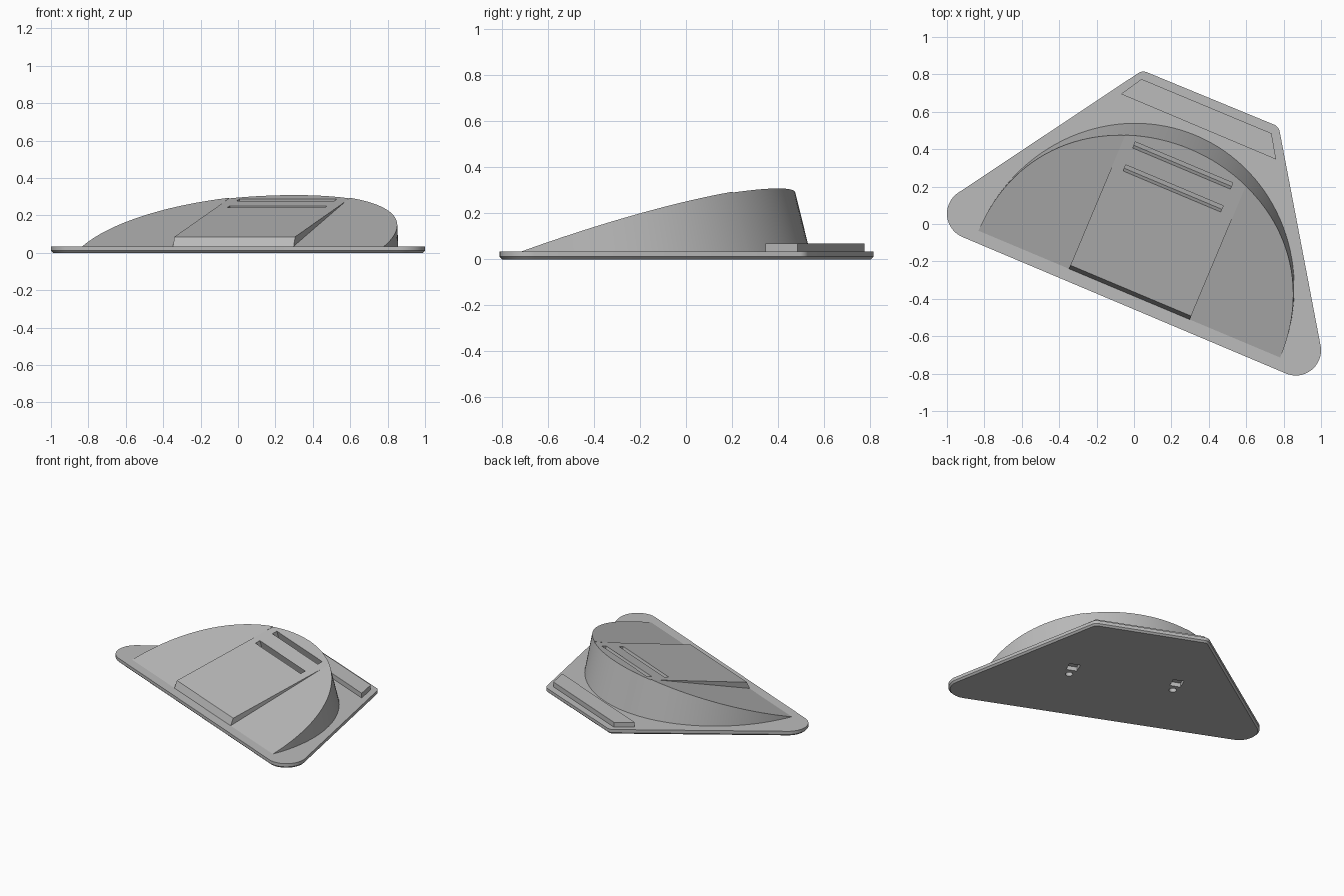
import bpy, bmesh, math
from mathutils import Vector, Matrix

if "Cube" in bpy.data.objects:
    bpy.data.objects.remove(bpy.data.objects["Cube"])

grey = bpy.data.materials.new("plain grey")
grey.use_nodes = True
grey.diffuse_color = (0.5, 0.5, 0.5, 1)
grey.node_tree.nodes["Principled BSDF"].inputs["Base Color"].default_value = (0.5, 0.5, 0.5, 1)

# Wedge frame: u runs along its front edge, v runs uphill
FRAME = Matrix.Translation((-0.025, -0.375, 0)) @ Matrix.Rotation(math.radians(-22.8), 4, 'Z')
PLATE_TOP = 0.035
HALF_PANEL = 0.35
PANEL_BASE, PANEL_SLOPE, WEDGE_SLOPE = 0.08, 0.272, 0.335


def finish(name, bm, matrix=None):
    if matrix:
        bm.transform(matrix)
    bmesh.ops.recalc_face_normals(bm, faces=bm.faces)
    mesh = bpy.data.meshes.new(name)
    bm.to_mesh(mesh)
    bm.free()
    mesh.materials.append(grey)
    obj = bpy.data.objects.new(name, mesh)
    bpy.context.collection.objects.link(obj)
    return obj


def select(obj):
    bpy.ops.object.select_all(action='DESELECT')
    obj.select_set(True)
    bpy.context.view_layer.objects.active = obj


def hull(name, points):
    bm = bmesh.new()
    for p in points:
        bm.verts.new(p)
    res = bmesh.ops.convex_hull(bm, input=bm.verts)
    loose = {g for g in res["geom_interior"] if isinstance(g, bmesh.types.BMVert)}
    bmesh.ops.delete(bm, geom=list(loose), context='VERTS')
    bmesh.ops.dissolve_limit(bm, angle_limit=0.01, verts=bm.verts, edges=bm.edges)
    return finish(name, bm)


def keep_below(bm, point, normal):
    # Slice off everything on the normal side and cap the cut
    res = bmesh.ops.bisect_plane(bm, geom=bm.verts[:] + bm.edges[:] + bm.faces[:], dist=1e-6,
                                 plane_co=point, plane_no=Vector(normal).normalized(), clear_outer=True)
    edges = [g for g in res["geom_cut"] if isinstance(g, bmesh.types.BMEdge)]
    bmesh.ops.edgeloop_fill(bm, edges=edges)


def wedge_piece(name, planes):
    # Elliptical drum narrowing uphill, cut by planes
    bm = bmesh.new()
    bmesh.ops.create_cone(bm, cap_ends=True, segments=128, radius1=1, radius2=1, depth=1)
    for v in bm.verts:
        h = 0.4 if v.co.z > 0 else 0
        v.co = (v.co.x * 0.875, v.co.y * (0.92 - 0.29 * h), PLATE_TOP + h)
    for point, normal in planes:
        keep_below(bm, point, normal)
    return finish(name, bm, FRAME)


def box(name, size, matrix):
    bm = bmesh.new()
    bmesh.ops.create_cube(bm, size=1)
    bm.transform(Matrix.Diagonal((*size, 1)))
    return finish(name, bm, FRAME @ matrix)


def cut(obj, cutter):
    mod = obj.modifiers.new("cut", 'BOOLEAN')
    mod.operation, mod.solver, mod.object = 'DIFFERENCE', 'EXACT', cutter
    cutter.hide_render = True
    select(obj)
    bpy.ops.object.modifier_apply(modifier="cut")
    bpy.data.objects.remove(cutter)


# Base plate with rounded corners and a bevelled lower rim
corners = [(-0.865, 0.055, 0.135), (0.865, -0.675, 0.135), (0.05, 0.765, 0.05), (0.73, 0.485, 0.05)]
rim = []
for x, y, r in corners:
    for z, inset in ((0, 0.012), (0.012, 0), (PLATE_TOP, 0)):
        for i in range(48):
            a = math.tau * i / 48
            rim.append((x + (r - inset) * math.cos(a), y + (r - inset) * math.sin(a), z))
plate = hull("base_plate", rim)

# Hanging pockets under the plate
for side in (-1, 1):
    cut(plate, box("pocket", (0.075, 0.08, 0.06), Matrix.Translation((side * 0.36, 0.55, 0))))
    bm = bmesh.new()
    bmesh.ops.create_cone(bm, cap_ends=True, segments=24, radius1=0.025, radius2=0.025, depth=0.06)
    cut(plate, finish("pin_hole", bm, FRAME @ Matrix.Translation((side * 0.36, 0.455, 0))))

# Low bar along the back edge
bar_outline = [(-0.07, 0.695), (0.04, 0.775), (0.735, 0.485), (0.76, 0.345)]
bar = hull("back_bar", [(x, y, z) for x, y in bar_outline for z in (PLATE_TOP, 0.07)])

# Sloping side pieces of the wedge
front = ((0, 0, 0), (0, -1, 0))
slope = ((0, 0, PLATE_TOP), (0, -WEDGE_SLOPE, 1))
parts = [plate, bar]
for name, s in (("wedge_right", -1), ("wedge_left", 1)):
    parts.append(wedge_piece(name, [front, slope, ((s * HALF_PANEL, 0, 0), (-s, 0, 0))]))

# Raised centre panel with a leaning front face
panel = wedge_piece("centre_panel", [
    ((0, 0, PLATE_TOP), (0, -1, 0.4)),
    ((0, 0, PANEL_BASE), (0, -PANEL_SLOPE, 1)),
    ((HALF_PANEL, 0, 0), (1, 0, 0)),
    ((-HALF_PANEL, 0, 0), (-1, 0, 0))])
parts.append(panel)

# Two long slots square to the panel
tilt = Matrix.Rotation(math.atan(PANEL_SLOPE), 4, 'X')
for v in (0.745, 0.612):
    spot = Matrix.Translation((-0.003, v, PANEL_BASE + PANEL_SLOPE * v))
    cut(panel, box("slot", (0.565, 0.037, 0.12), spot @ tilt))

for obj in parts:
    select(obj)
    bpy.ops.object.shade_smooth_by_angle(angle=math.radians(25))
